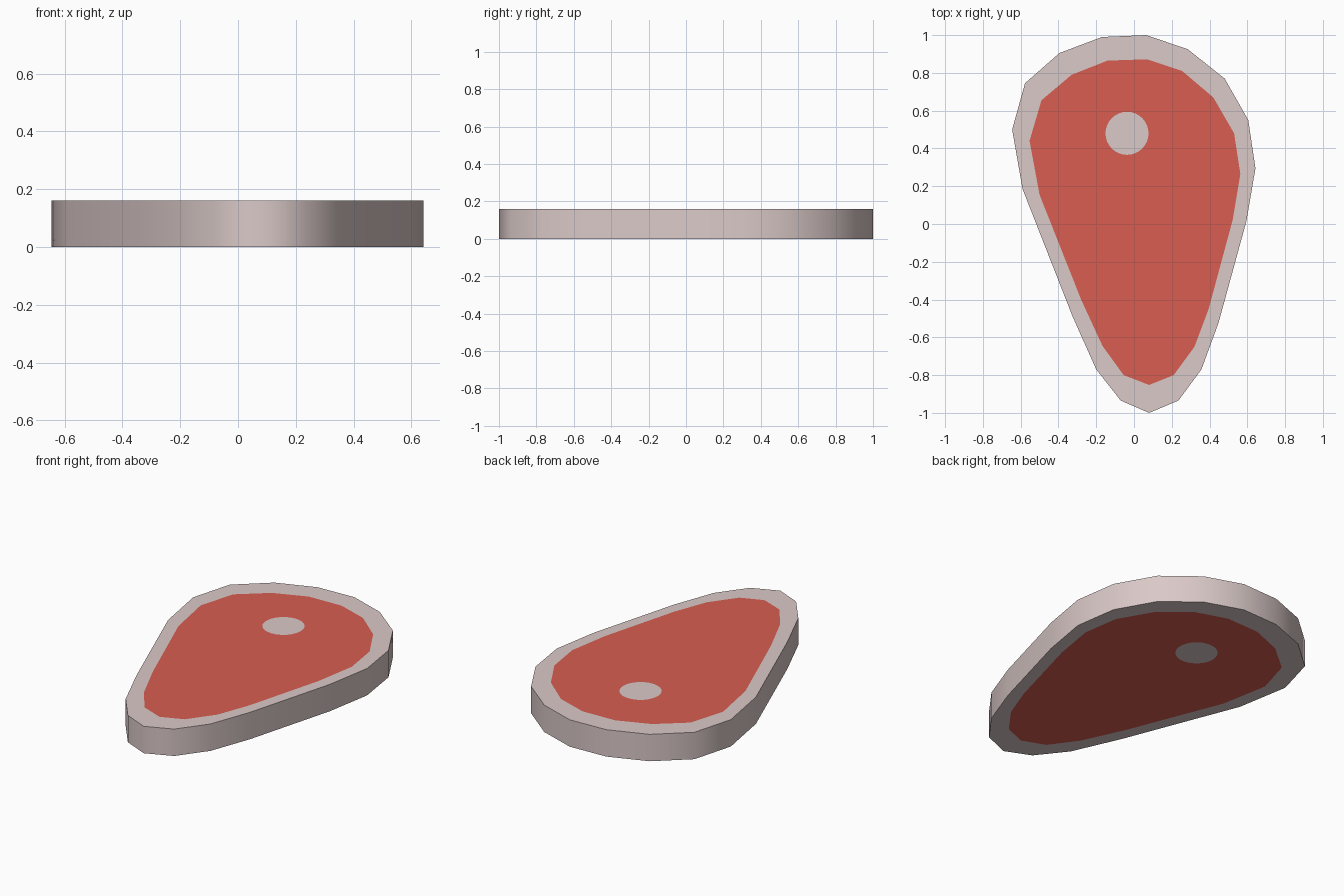
import bpy, bmesh, math

if "Cube" in bpy.data.objects:
    bpy.data.objects.remove(bpy.data.objects["Cube"])

THICK = 0.16

# outer edge of the fat and outer edge of the meat, matching point for point
RIM = [(-.17, .99), (.065, 1), (.285, .925), (.48, .77), (.605, .55), (.643, .295),
       (.595, .015), (.447, -.525), (.357, -.77), (.235, -.935), (.08, -1), (-.07, -.935),
       (-.20, -.77), (-.325, -.49), (-.59, .185), (-.645, .5), (-.577, .745), (-.395, .905)]
MEAT = [(-.14, .865), (.07, .872), (.255, .81), (.42, .67), (.53, .48), (.563, .265),
        (.522, .02), (.395, -.45), (.32, -.65), (.21, -.80), (.08, -.852), (-.055, -.80),
        (-.167, -.645), (-.28, -.40), (-.50, .155), (-.553, .44), (-.49, .655), (-.33, .79)]
BONE = [(-.037 + .114 * math.cos(a), .48 + .114 * math.sin(a))
        for a in (i * math.tau / 32 for i in range(32))]


def material(name, color):
    m = bpy.data.materials.new(name)
    m.diffuse_color = (*color, 1)
    m.use_nodes = True
    m.node_tree.nodes["Principled BSDF"].inputs["Base Color"].default_value = m.diffuse_color
    return m


def loop_edges(bm, points, z):
    vs = [bm.verts.new((x, y, z)) for x, y in points]
    return vs, [bm.edges.new((vs[i - 1], vs[i])) for i in range(len(vs))]


def slab(name, mat, outer, hole=None, wall=False):
    """Flat top and bottom faces, optionally with a hole and an outer wall."""
    bm = bmesh.new()
    rings = []
    for z, up in ((0, -1), (THICK, 1)):
        vs, edges = loop_edges(bm, outer, z)
        rings.append(vs)
        if hole:
            edges += loop_edges(bm, hole, z)[1]
            old = set(bm.faces)
            bmesh.ops.triangle_fill(bm, use_beauty=True, use_dissolve=False, edges=edges)
            faces = [f for f in bm.faces if f not in old]
        else:
            faces = [bm.faces.new(vs)]
        for f in faces:
            f.normal_update()
            if f.normal.z * up < 0:
                f.normal_flip()
    if wall:
        lo, hi = rings
        for i in range(len(lo)):
            # outline runs clockwise, so this order faces outwards
            bm.faces.new((lo[i], lo[i - 1], hi[i - 1], hi[i]))
    me = bpy.data.meshes.new(name)
    bm.to_mesh(me)
    bm.free()
    me.materials.append(mat)
    ob = bpy.data.objects.new(name, me)
    bpy.context.collection.objects.link(ob)
    return ob


fat = material("pale fat", (.70, .585, .575))
red = material("red meat", (.69, .11, .083))

# fat rind with the outer wall, smooth around the side
rind = slab("fat_rind", fat, RIM, MEAT, wall=True)
bpy.context.view_layer.objects.active = rind
rind.select_set(True)
bpy.ops.object.shade_smooth_by_angle(angle=math.radians(50))

# meat and round bone, flush with the rind on both sides
slab("meat", red, MEAT, BONE)
slab("bone", fat, BONE)
